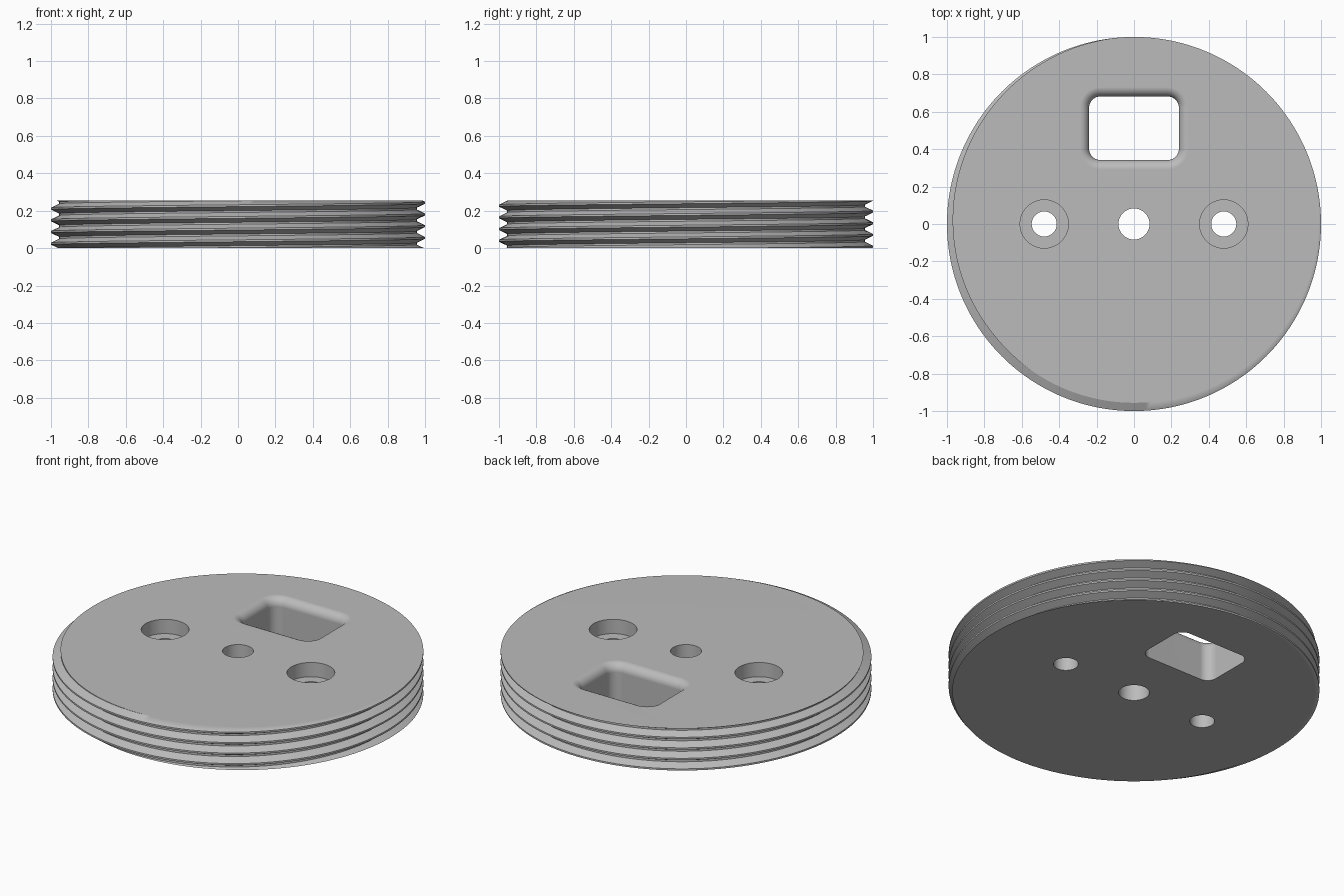
import bpy, bmesh, math
from math import pi, cos, sin

H = 0.254                    # disc height
PITCH, START = 0.0625, 0.055  # thread pitch and crest height at angle zero
R_OUT, R_ROOT = 1.0, 0.956
FLAT = 0.08                  # half width of crest and root flats, in turns
SEG = 192

cube = bpy.data.objects.get("Cube")
if cube:
    bpy.data.objects.remove(cube, do_unlink=True)

grey = bpy.data.materials.new("plain grey")
grey.use_nodes = True
colour = (0.5, 0.5, 0.5, 1)
grey.diffuse_color = colour
grey.node_tree.nodes["Principled BSDF"].inputs["Base Color"].default_value = colour


def make_object(name, bm):
    bmesh.ops.recalc_face_normals(bm, faces=bm.faces[:])
    mesh = bpy.data.meshes.new(name)
    bm.to_mesh(mesh)
    bm.free()
    mesh.materials.append(grey)
    obj = bpy.data.objects.new(name, mesh)
    bpy.context.collection.objects.link(obj)
    return obj


def loft(name, rings):
    """Closed solid through a stack of equal-length point rings."""
    bm = bmesh.new()
    rows = [[bm.verts.new(p) for p in ring] for ring in rings]
    n = len(rows[0])
    for low, high in zip(rows, rows[1:]):
        for i in range(n):
            j = (i + 1) % n
            bm.faces.new((low[i], low[j], high[j], high[i]))
    bm.faces.new(rows[0][::-1])
    bm.faces.new(rows[-1])
    return make_object(name, bm)


def circle(x, r, z, n=64):
    return [(x + r * cos(2 * pi * i / n), r * sin(2 * pi * i / n), z) for i in range(n)]


def rounded_rect(grow, z, steps=10):
    """Ring of the window outline, pushed outward by grow."""
    hx, hy, r, cy = 0.24, 0.17, 0.06, 0.512
    ring = []
    for q, (sx, sy) in enumerate(((1, 1), (-1, 1), (-1, -1), (1, -1))):
        for k in range(steps + 1):
            a = (q + k / steps) * pi / 2
            ring.append((sx * (hx - r) + (r + grow) * cos(a),
                         cy + sy * (hy - r) + (r + grow) * sin(a), z))
    return ring


def thread_radius(z, turn):
    """Radius of the helical thread at a height and a fraction of a turn."""
    t = (z - START) / PITCH - turn
    d = abs(t - round(t))                       # 0 at crest, 0.5 at root
    f = min(max((d - FLAT) / (0.5 - 2 * FLAT), 0), 1)
    return R_OUT + (R_ROOT - R_OUT) * f


# Threaded disc: helical rows clipped to the flat top and bottom
bm = bmesh.new()
columns = []
for i in range(SEG + 1):
    turn = i / SEG
    column = []
    for k in range(-3, 7):
        for off in (-FLAT, FLAT, 0.5 - FLAT, 0.5 + FLAT):
            z = min(max(START + PITCH * (k + turn + off), 0), H)
            r = thread_radius(z, turn)
            column.append(bm.verts.new((r * cos(2 * pi * turn), r * sin(2 * pi * turn), z)))
    columns.append(column)
for a, b in zip(columns, columns[1:]):
    for j in range(len(a) - 1):
        bm.faces.new((a[j], b[j], b[j + 1], a[j + 1]))
bmesh.ops.remove_doubles(bm, verts=bm.verts[:], dist=1e-5)
rim = [e for e in bm.edges if e.is_boundary]
for level in (0, H):
    edges = [e for e in rim if all(abs(v.co.z - level) < 1e-4 for v in e.verts)]
    bmesh.ops.contextual_create(bm, geom=edges)
disc = make_object("threaded_disc", bm)

# Cutters: centre hole, two counterbored screw holes, rounded window
cutters = [loft("centre_hole", [circle(0, 0.083, -0.1), circle(0, 0.083, H + 0.1)])]
for side, x in (("left", 0.48), ("right", -0.48)):
    floor = H - 0.085
    cutters.append(loft(side + "_screw_hole", [
        circle(x, 0.067, -0.1), circle(x, 0.067, floor),
        circle(x, 0.129, floor), circle(x, 0.129, H + 0.1)]))
fillet = 0.05
rings = [rounded_rect(0, -0.1)]
for k in range(9):
    a = k / 8 * pi / 2
    rings.append(rounded_rect(fillet * (1 - cos(a)), H - fillet + fillet * sin(a)))
rings.append(rounded_rect(fillet, H + 0.1))
cutters.append(loft("window_hole", rings))

# Cut the holes and tidy up
bpy.ops.object.select_all(action="DESELECT")
bpy.context.view_layer.objects.active = disc
disc.select_set(True)
for cutter in cutters:
    cutter.hide_render = True
    mod = disc.modifiers.new(cutter.name, "BOOLEAN")
    mod.operation = "DIFFERENCE"
    mod.solver = "EXACT"
    mod.object = cutter
    bpy.ops.object.modifier_apply(modifier=mod.name)
    bpy.data.objects.remove(cutter, do_unlink=True)

bpy.ops.object.shade_smooth_by_angle(angle=math.radians(30))
weighted = disc.modifiers.new("even_shading", "WEIGHTED_NORMAL")
weighted.keep_sharp = True
